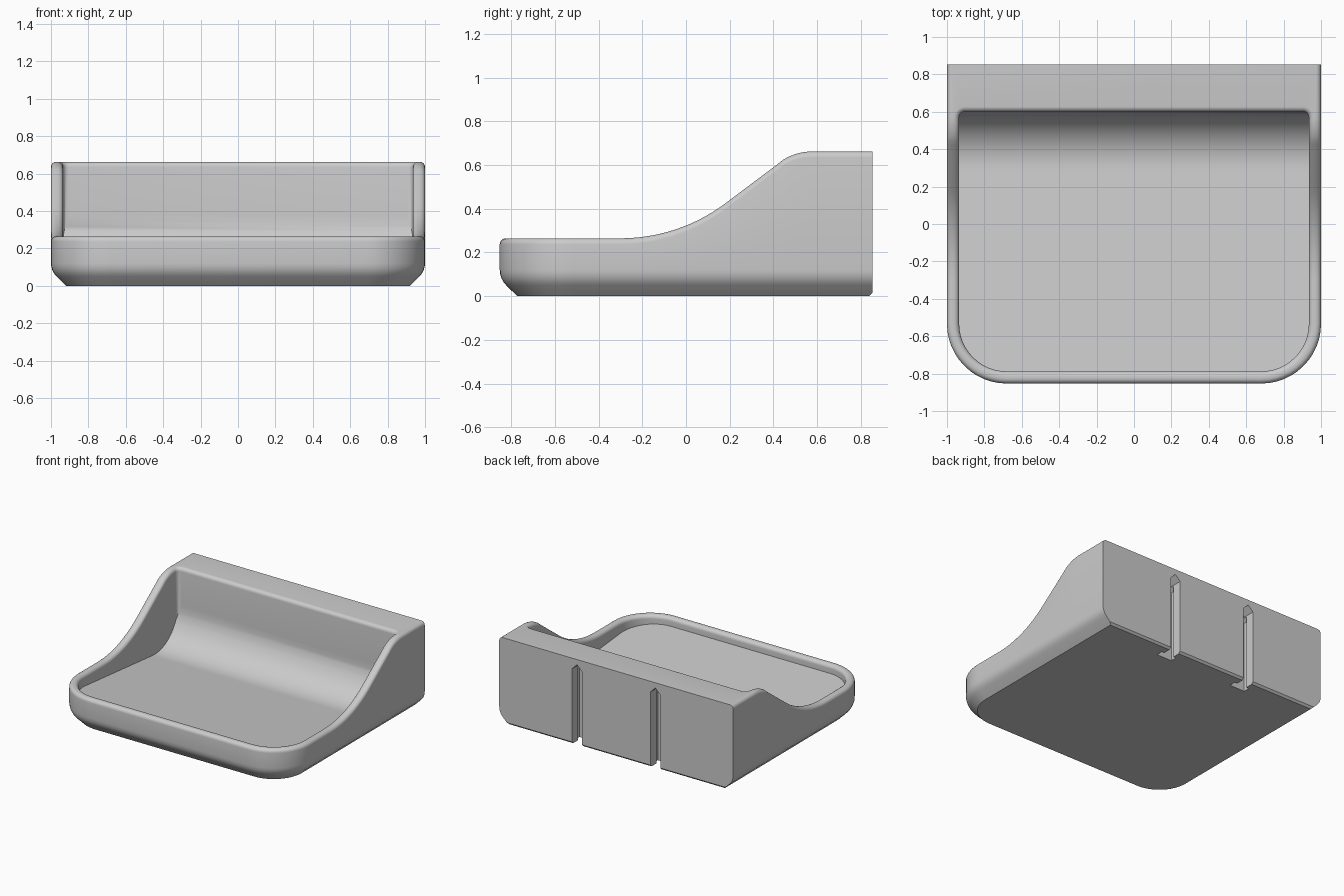
import bpy, bmesh, math

if "Cube" in bpy.data.objects:
    bpy.data.objects.remove(bpy.data.objects["Cube"])

R = 0.028          # rim rounding
LOW = 0.095        # lowest height of the tray floor
SCOOP = 0.28       # radius of the curve from floor to back wall
TILT = math.radians(5.5)   # floor rises towards the front
CORNER = 0.32      # front corner radius, outside
WALL = 0.065       # side wall thickness
CX, CY = 1 - CORNER, -0.853 + CORNER
SAMPLES = 44       # steps along each side wall
BACK = 5           # steps round each back corner


def top(y):
    """Height of the rim: low front, sweeping up to the back block."""
    if y < -0.3:
        return 0.265
    if y < 0.18:
        return 0.265 + 0.8 - math.sqrt(0.64 - (y + 0.3) ** 2)
    if y < 0.424:
        return 0.425 + 0.75 * (y - 0.18)
    if y < 0.58:
        return 0.403 + math.sqrt(0.26 ** 2 - (0.58 - y) ** 2)
    return 0.663


def floor(y):
    """Floor sloping gently down to the back, then curving up the back wall."""
    d = y - (0.6 - SCOOP)
    join = -SCOOP * math.sin(TILT)
    if d < join:
        return LOW + SCOOP * (1 - math.cos(TILT)) + (join - d) * math.tan(TILT)
    return LOW + SCOOP - math.sqrt(max(0.0, SCOOP ** 2 - d ** 2))


def half_outline(radius, corner):
    """Right half: rounded front corner, straight side, then back corner."""
    pts = []
    for i in range(13):
        a = -math.pi / 2 + i / 12 * math.pi / 2
        pts.append((CX + radius * math.cos(a), CY + radius * math.sin(a)))
    for i in range(1, SAMPLES + 1):
        pts.append((CX + radius, CY + (0.57 - CY) * i / SAMPLES))
    return pts + [corner(i / BACK) for i in range(1, BACK + 1)]


def outer(d, back=0.0):
    return half_outline(CORNER - d, lambda t: (1 - d, 0.57 + (0.283 - back) * t))


def inner(e):
    r = 0.03 + e
    return half_outline(CORNER - WALL + e, lambda t: (
        1 - WALL - 0.03 + r * math.cos(t * math.pi / 2),
        0.57 + r * math.sin(t * math.pi / 2)))


def make_object(name, bm):
    bmesh.ops.recalc_face_normals(bm, faces=bm.faces[:])
    me = bpy.data.meshes.new(name)
    bm.to_mesh(me)
    bm.free()
    ob = bpy.data.objects.new(name, me)
    bpy.context.collection.objects.link(ob)
    return ob


# Tray body: rings from the underside, up the outside, over the rim, down inside
rings = []


def add_ring(pts, height):
    rings.append([(x, y, height(y)) for x, y in pts])


add_ring(outer(0.08, 0.015), lambda y: 0.0)
add_ring(outer(0.065, 0.0), lambda y: 0.015)
for i in range(5):
    a = math.radians(45 * (1 - i / 4))
    add_ring(outer(0.1 * (1 - math.cos(a))), lambda y: 0.121 - 0.1 * math.sin(a))
for i in range(7):
    a = math.pi / 2 * i / 6
    add_ring(outer(R * (1 - math.cos(a))), lambda y: top(y) - R * (1 - math.sin(a)))
for i in range(7):
    a = math.pi / 2 * (1 - i / 6)
    add_ring(inner(R * (1 - math.cos(a))), lambda y: top(y) - R * (1 - math.sin(a)))
add_ring(inner(0), floor)

bm = bmesh.new()
loops = []
for pts in rings:
    full = pts + [(-x, y, z) for x, y, z in reversed(pts)]
    loops.append([bm.verts.new(p) for p in full])
n = len(loops[0])
for a, b in zip(loops, loops[1:]):
    for i in range(n):
        j = (i + 1) % n
        bm.faces.new((a[i], a[j], b[j], b[i]))
bm.faces.new(loops[0])
last = loops[-1]
for i in range(n // 2 - 1):
    bm.faces.new((last[i], last[i + 1], last[n - 2 - i], last[n - 1 - i]))
tray = make_object("tray_body", bm)


# Hanging slots: gabled T-shaped channels open at the back and underside
def slot_cutter(x, width, shoulder, y0, y1):
    h = width / 2
    bm = bmesh.new()
    profile = [(x - h, -0.1), (x + h, -0.1), (x + h, shoulder),
               (x, shoulder + h), (x - h, shoulder)]
    face = bm.faces.new([bm.verts.new((px, y0, pz)) for px, pz in profile])
    ext = bmesh.ops.extrude_face_region(bm, geom=[face])
    verts = [g for g in ext["geom"] if isinstance(g, bmesh.types.BMVert)]
    bmesh.ops.translate(bm, verts=verts, vec=(0, y1 - y0, 0))
    return make_object("slot_cutter", bm)


bpy.context.view_layer.objects.active = tray
tray.select_set(True)
for x in (-0.335, 0.335):
    for args in ((0.085, 0.58, 0.76, 0.95), (0.13, 0.55, 0.73, 0.78)):
        cutter = slot_cutter(x, *args)
        cutter.hide_render = True
        mod = tray.modifiers.new("slot", 'BOOLEAN')
        mod.operation = 'DIFFERENCE'
        mod.solver = 'EXACT'
        mod.object = cutter
        bpy.ops.object.modifier_apply(modifier=mod.name)
        bpy.data.objects.remove(cutter, do_unlink=True)

# Finish
grey = bpy.data.materials.new("plain_grey")
grey.diffuse_color = (0.6, 0.6, 0.6, 1)
grey.use_nodes = True
grey.node_tree.nodes["Principled BSDF"].inputs["Base Color"].default_value = grey.diffuse_color
tray.data.materials.clear()
tray.data.materials.append(grey)
bpy.ops.object.shade_smooth_by_angle(angle=math.radians(30))
